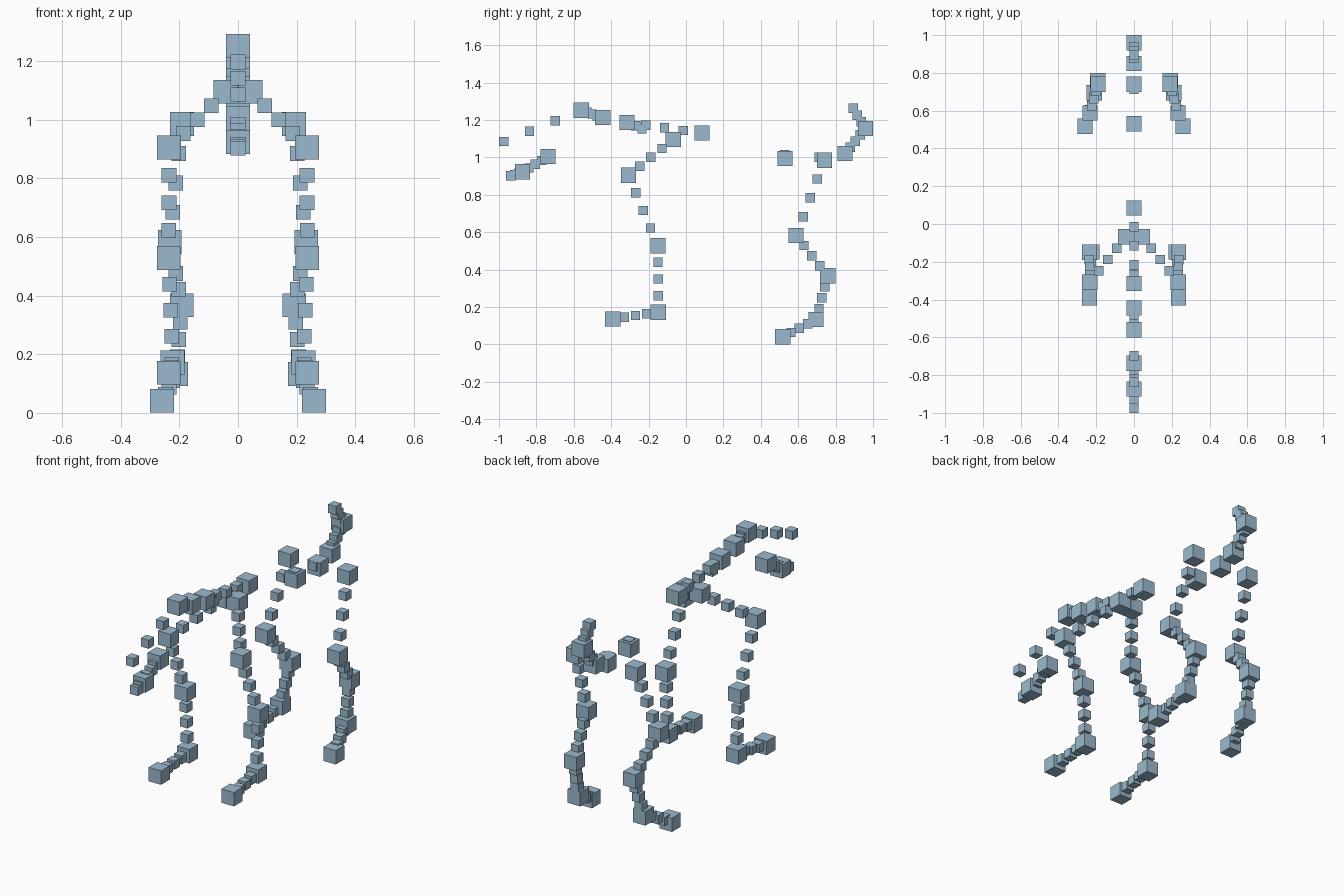
import bpy
import bmesh
from mathutils import Vector, Matrix

if "Cube" in bpy.data.objects:
    bpy.data.objects.remove(bpy.data.objects["Cube"])

BIG, SMALL = 0.081, 0.05

blue = bpy.data.materials.new("dusty_blue")
blue.diffuse_color = (0.33, 0.49, 0.62, 1.0)
blue.use_nodes = True
blue.node_tree.nodes["Principled BSDF"].inputs["Base Color"].default_value = blue.diffuse_color


def make_cubes(name, cubes):
    """One object made of axis-aligned cubes, given as (centre, size)."""
    bm = bmesh.new()
    for centre, size in cubes:
        bmesh.ops.create_cube(bm, size=size, matrix=Matrix.Translation(centre))
    mesh = bpy.data.meshes.new(name)
    bm.to_mesh(mesh)
    bm.free()
    mesh.materials.append(blue)
    bpy.context.collection.objects.link(bpy.data.objects.new(name, mesh))


def chain(joints, tip=None):
    """Big cube at each joint, three small cubes evenly spaced between them.
    An optional tip ends the chain with three small cubes."""
    pts = [Vector(p) for p in joints]
    cubes = [(p, BIG) for p in pts]
    for a, b in zip(pts, pts[1:]):
        cubes += [(a.lerp(b, i / 4), SMALL) for i in (1, 2, 3)]
    if tip:
        cubes += [(pts[-1].lerp(Vector(tip), i / 3), SMALL) for i in (1, 2, 3)]
    return cubes


def smalls(*pts):
    return [(Vector(p), SMALL) for p in pts]


# Head and neck
make_cubes("neck_and_snout", chain([(0, -0.445, 1.213), (0, -0.56, 1.252)],
                                   tip=(0, -0.975, 1.085)))
# Lower jaw
make_cubes("jaw", chain([(0, -0.737, 1.004), (0, -0.874, 0.923)],
                        tip=(0, -0.937, 0.902)))
# Back
make_cubes("spine", chain([(0, -0.315, 1.187), (0, 0.085, 1.13)])
           + smalls((0, -0.268, 1.17), (0, -0.235, 1.152)))
# Pelvis
make_cubes("pelvis", [(Vector((0, 0.53, 0.995)), BIG), (Vector((0, 0.74, 0.985)), BIG)]
           + smalls((0, 0.528, 1.015), (0, 0.712, 1.0)))
# Raised tail
make_cubes("tail", chain([(0, 0.85, 1.02), (0, 0.959, 1.154)],
                         tip=(0, 0.895, 1.262)))

# Legs, mirrored left and right
for side, s in (("left", -1), ("right", 1)):
    make_cubes("front_leg_" + side, chain([
        (s * 0.043, -0.068, 1.095),   # shoulder
        (s * 0.235, -0.308, 0.905),   # elbow
        (s * 0.236, -0.150, 0.528),   # knee
        (s * 0.223, -0.148, 0.172),   # ankle
        (s * 0.236, -0.392, 0.137),   # toe
    ]))
    make_cubes("hind_leg_" + side, chain([
        (s * 0.191, 0.740, 0.985),    # hip
        (s * 0.233, 0.588, 0.583),    # knee
        (s * 0.192, 0.758, 0.367),    # hock
        (s * 0.211, 0.695, 0.133),    # ankle
        (s * 0.259, 0.517, 0.041),    # toe
    ]))
